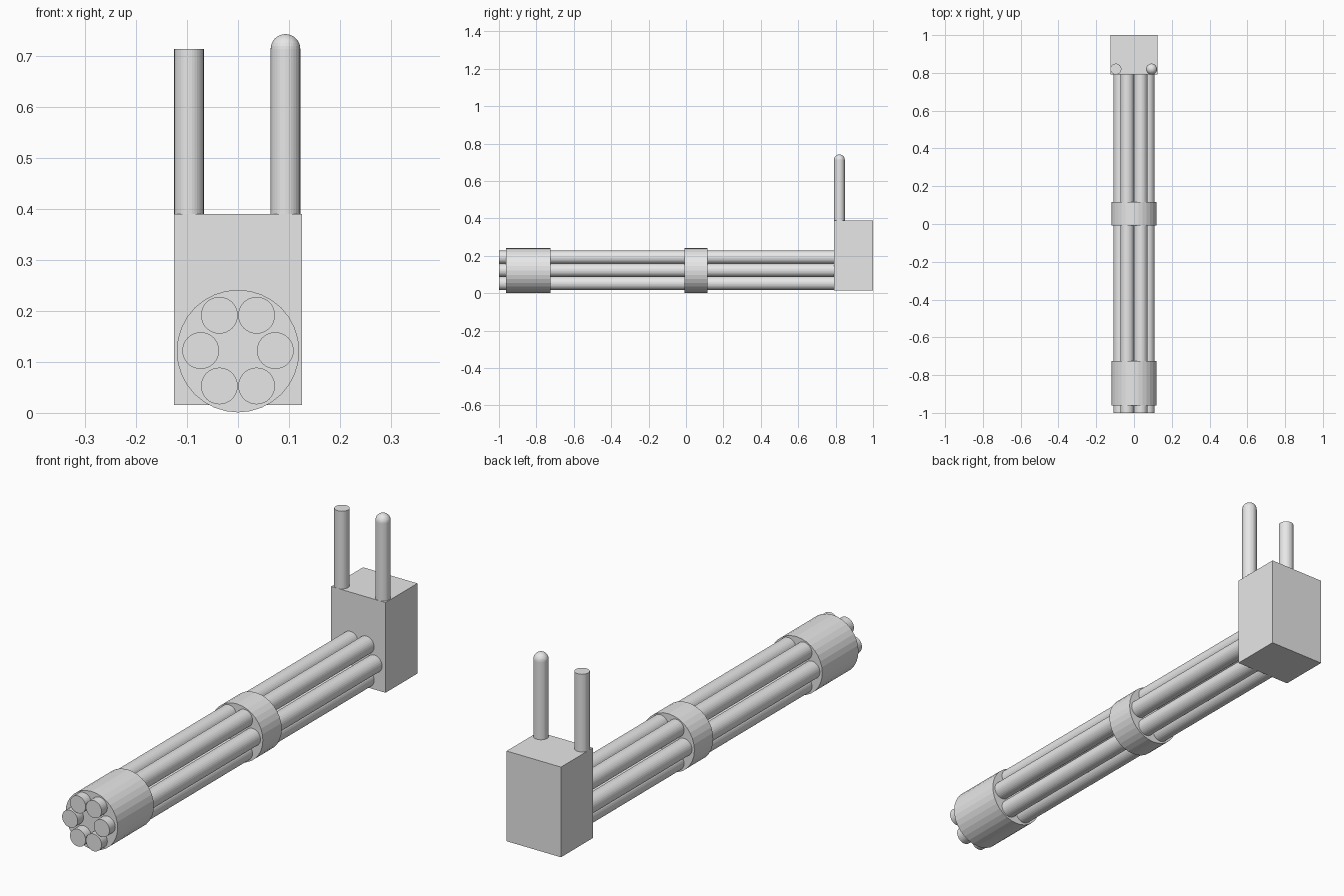
import bpy, bmesh, math
from mathutils import Matrix, Vector

if "Cube" in bpy.data.objects:
    bpy.data.objects.remove(bpy.data.objects["Cube"])

SIDES = 32
AXIS_Z = 0.121          # height of the barrel cluster axis

metal = bpy.data.materials.new("plain_grey")
metal.diffuse_color = (0.8, 0.8, 0.8, 1)
metal.use_nodes = True
metal.node_tree.nodes["Principled BSDF"].inputs["Base Color"].default_value = metal.diffuse_color


def finish(name, bm):
    mesh = bpy.data.meshes.new(name)
    bm.to_mesh(mesh)
    bm.free()
    mesh.materials.append(metal)
    obj = bpy.data.objects.new(name, mesh)
    bpy.context.collection.objects.link(obj)
    return obj


def cylinder(name, radius, start, end, dome=False):
    """Capped cylinder between two points, optionally with a domed end."""
    start, end = Vector(start), Vector(end)
    axis = end - start
    turn = axis.to_track_quat('Z', 'Y').to_matrix().to_4x4()
    bm = bmesh.new()
    bmesh.ops.create_cone(
        bm, cap_ends=True, segments=SIDES, radius1=radius, radius2=radius,
        depth=axis.length, matrix=Matrix.Translation((start + end) / 2) @ turn)
    if dome:
        ball = bmesh.ops.create_uvsphere(
            bm, u_segments=SIDES, v_segments=16, radius=radius,
            matrix=Matrix.Translation(end) @ turn)["verts"]
        low = [v for v in ball if (v.co - end).dot(axis) < -1e-5]
        bmesh.ops.delete(bm, geom=low, context='VERTS')
    return finish(name, bm)


# Rear housing block
bm = bmesh.new()
bmesh.ops.create_cube(bm, size=1, matrix=Matrix.Translation((0, 0.8955, 0.2025))
                      @ Matrix.Diagonal((0.25, 0.209, 0.375, 1)))
finish("rear_housing", bm)

# Ring of six barrels
for i in range(6):
    a = math.radians(60 * i)
    x, z = 0.073 * math.cos(a), AXIS_Z + 0.001 + 0.08 * math.sin(a)
    cylinder(f"barrel_{i + 1}", 0.036, (x, -1, z), (x, 0.80, z))

# Bands that clamp the barrels
for name, y0, y1 in (("muzzle_band", -0.962, -0.724), ("middle_band", -0.008, 0.116)):
    cylinder(name, 0.12, (0, y0, AXIS_Z), (0, y1, AXIS_Z))

# Two upright handles: flat-topped on the left, domed on the right
cylinder("left_handle", 0.029, (-0.096, 0.82, 0.387), (-0.096, 0.82, 0.713))
right = cylinder("right_handle", 0.029, (0.093, 0.82, 0.387), (0.093, 0.82, 0.713), dome=True)
